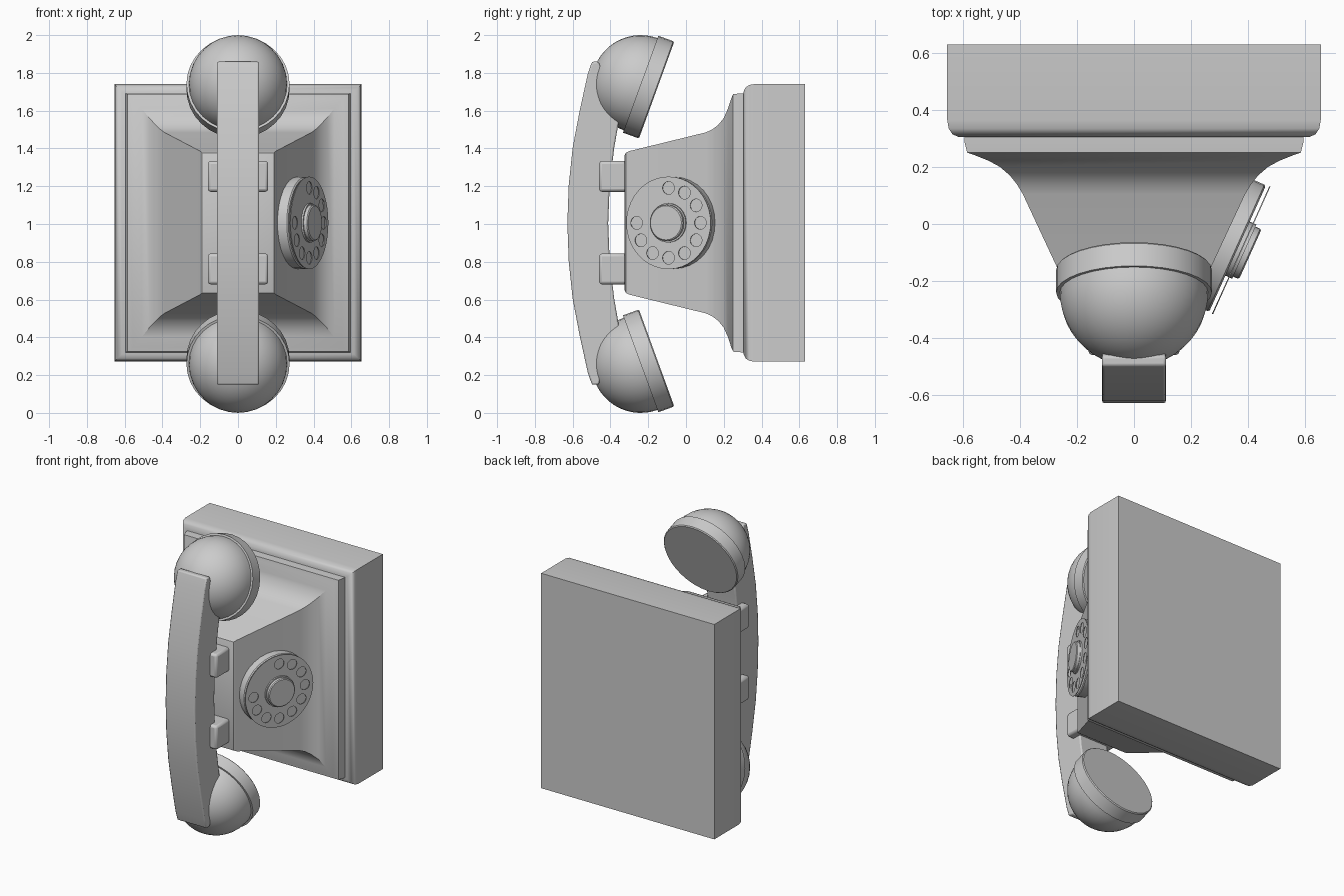
import bpy, bmesh
from math import sin, cos, pi, radians
from mathutils import Matrix, Vector

if "Cube" in bpy.data.objects:
    bpy.data.objects.remove(bpy.data.objects["Cube"])


def finish(bm, name, matrix=None, bevel=0, angle=35):
    bmesh.ops.remove_doubles(bm, verts=bm.verts, dist=1e-5)
    bmesh.ops.recalc_face_normals(bm, faces=bm.faces)
    me = bpy.data.meshes.new(name)
    bm.to_mesh(me)
    bm.free()
    ob = bpy.data.objects.new(name, me)
    bpy.context.collection.objects.link(ob)
    if matrix:
        ob.matrix_world = matrix
    if bevel:
        mod = ob.modifiers.new("soft_edges", 'BEVEL')
        mod.width, mod.segments, mod.limit_method = bevel, 2, 'ANGLE'
        mod.angle_limit = radians(40)
    bpy.ops.object.select_all(action='DESELECT')
    ob.select_set(True)
    bpy.context.view_layer.objects.active = ob
    bpy.ops.object.shade_smooth_by_angle(angle=radians(angle))
    return ob


def skin(rings):
    """Join closed rings of points into a capped surface."""
    bm = bmesh.new()
    vs = [[bm.verts.new(p) for p in ring] for ring in rings]
    n = len(vs[0])
    for a, b in zip(vs, vs[1:]):
        for i in range(n):
            j = (i + 1) % n
            bm.faces.new((a[i], a[j], b[j], b[i]))
    bm.faces.new(vs[0])
    bm.faces.new(vs[-1])
    return bm


def rect_loft(name, sections, zc=1.006):
    """Sections are (y, half width, half height)."""
    finish(skin([[(sx * w, y, zc + sz * h) for sx, sz in ((-1, -1), (1, -1), (1, 1), (-1, 1))]
                 for y, w, h in sections]), name)


def lathe(name, profile, matrix, seg=32):
    """Profile is (height, radius) around local z."""
    finish(skin([[(max(r, 1e-3) * cos(2 * pi * i / seg), max(r, 1e-3) * sin(2 * pi * i / seg), h)
                  for i in range(seg)] for h, r in profile]), name, matrix)


def frame(x, y, z, origin):
    m = Matrix((x, y, z)).transposed().to_4x4()
    m.translation = Vector(origin)
    return m


# Wall plate with rounded front edge
rect_loft("wall_plate", [(.63, .655, .735), (.365, .655, .735), (.335, .65, .73),
                         (.315, .637, .717), (.305, .615, .695)])

# Flared body with a stepped foot
rect_loft("body", [(.32, .595, .685), (.29, .595, .685), (.25, .585, .682), (.24, .555, .66),
                   (.222, .51, .605), (.2, .47, .555), (.17, .435, .518), (.14, .411, .495),
                   (.105, .39, .479), (-.3, .201, .38), (-.318, .19, .371), (-.325, .172, .357)])

# Cradle brackets
for name, z in (("upper_cradle", 1.252), ("lower_cradle", .762)):
    bm = bmesh.new()
    bmesh.ops.create_cube(bm, size=1, matrix=Matrix.Translation((0, -.375, z))
                          @ Matrix.Diagonal((.32, .17, .163, 1)))
    finish(bm, name, bevel=.015)

# Curved handset grip: (height from centre, outer y, inner y)
half = [(.855, -.498, -.463), (.79, -.52, -.44), (.6, -.562, -.345), (.4, -.6, -.38),
        (.2, -.621, -.404)]
grip = half + [(0, -.628, -.412)] + [(-h, o, i) for h, o, i in reversed(half)]
finish(skin([[(-.112, o, 1.004 + h), (.112, o, 1.004 + h), (.112, i, 1.004 + h), (-.112, i, 1.004 + h)]
             for h, o, i in grip]), "handset_grip", bevel=.008)

# Earpiece and mouthpiece domes
dome = [(-.26 * cos(t * pi / 24), .26 * sin(t * pi / 24)) for t in range(13)]
dome += [(0, .273), (.084, .273), (.09, .267), (.09, 0)]
tilt = radians(20)
for name, s in (("earpiece", 1), ("mouthpiece", -1)):
    axis = Vector((0, cos(tilt), -s * sin(tilt)))
    side = Vector((1, 0, 0))
    lathe(name, dome, frame(side, axis.cross(side), axis, (0, -.24, 1 + s * .74)))

# Rotary dial on the sloping right side
slope = Vector((.41, .912, 0)).normalized()
up = Vector((0, 0, 1))
dial = frame(slope, up, slope.cross(up), (.376, -.092, 1.006))
lathe("dial_base", [(-.085, 0), (-.085, .243), (-.02, .243), (-.014, .237), (-.014, 0)], dial)
lathe("dial_hub", [(-.02, 0), (-.02, .104), (.012, .104), (.012, .096), (.03, .096),
                   (.035, .09), (.035, 0)], dial)

# Finger plate: a filled curve whose inner circles become the holes
cu = bpy.data.curves.new("finger_plate", 'CURVE')
cu.dimensions, cu.fill_mode, cu.extrude = '2D', 'BOTH', .002
circles = [(0, 0, .245, 40)]
for k in range(10):
    a = radians(90 - 30 * k)
    circles.append((.185 * cos(a), .185 * sin(a), .034, 20))
for cx, cy, r, n in circles:
    sp = cu.splines.new('POLY')
    sp.points.add(n - 1)
    sp.use_cyclic_u = True
    for i, p in enumerate(sp.points):
        p.co = (cx + r * cos(2 * pi * i / n), cy + r * sin(2 * pi * i / n), 0, 1)
plate = bpy.data.objects.new("finger_plate", cu)
bpy.context.collection.objects.link(plate)
plate.matrix_world = dial
bpy.ops.object.select_all(action='DESELECT')
plate.select_set(True)
bpy.context.view_layer.objects.active = plate
bpy.ops.object.convert(target='MESH')
